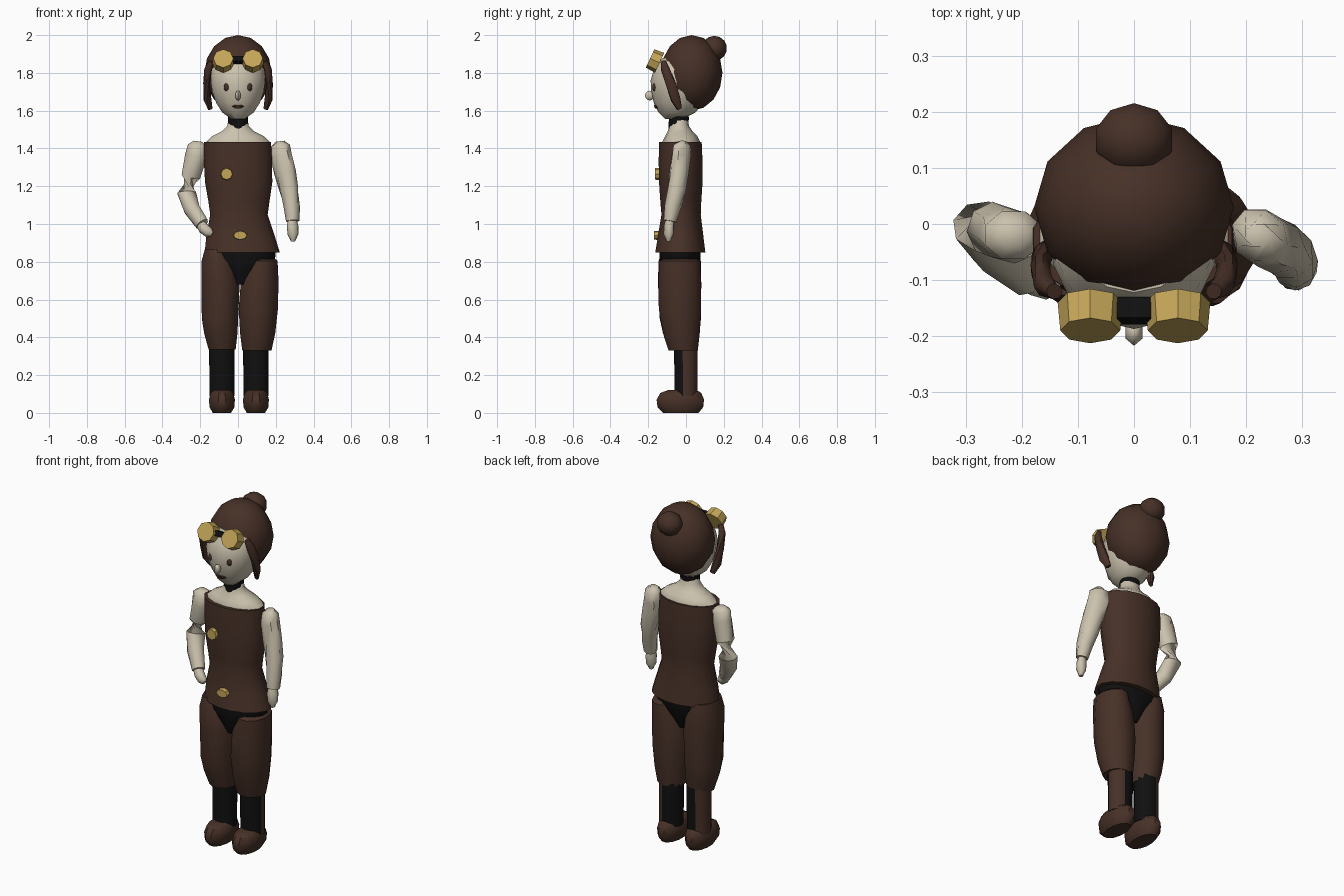
import bpy, bmesh, math
from mathutils import Vector, Matrix


def material(name, col):
    m = bpy.data.materials.new(name)
    m.diffuse_color = (*col, 1)
    return m


BROWN = material("dark brown", (0.062, 0.03, 0.02))
CREAM = material("cream", (0.6, 0.54, 0.42))
GOLD = material("brass", (0.55, 0.38, 0.1))
BLACK = material("black", (0.005, 0.005, 0.005))


def finish(bm, name, *mats, angle=40):
    bmesh.ops.recalc_face_normals(bm, faces=bm.faces)
    me = bpy.data.meshes.new(name)
    bm.to_mesh(me)
    bm.free()
    ob = bpy.data.objects.new(name, me)
    bpy.context.collection.objects.link(ob)
    for m in mats:
        me.materials.append(m)
    bpy.ops.object.select_all(action='DESELECT')
    ob.select_set(True)
    bpy.context.view_layer.objects.active = ob
    bpy.ops.object.shade_smooth_by_angle(angle=math.radians(angle))
    return ob


def skin_rings(bm, rings):
    for a, b in zip(rings, rings[1:]):
        for i in range(len(a)):
            j = (i + 1) % len(a)
            bm.faces.new((a[i], a[j], b[j], b[i]))
    bm.faces.new(rings[0])
    bm.faces.new(rings[-1])


def circle(n, rx, ry):
    return [Vector((rx * math.cos(t), ry * math.sin(t), 0))
            for t in (2 * math.pi * (i + 0.5) / n for i in range(n))]


def loft(name, rows, mats, n=14, rule=None):
    """Stack of ellipses; each row is z, x min, x max, y min, y max."""
    bm = bmesh.new()
    rings = [[bm.verts.new(Vector(((a + b) / 2, (c + d) / 2, z)) + p)
              for p in circle(n, (b - a) / 2, (d - c) / 2)] for z, a, b, c, d in rows]
    skin_rings(bm, rings)
    bmesh.ops.recalc_face_normals(bm, faces=bm.faces)
    if rule:
        for f in bm.faces:
            f.material_index = 1 if rule(f.normal) else 0
    return finish(bm, name, *mats)


def sweep(name, pts, mat, n=8):
    """Tube along points; each is x, y, z, width radius, depth radius."""
    bm = bmesh.new()
    cs = [Vector(p[:3]) for p in pts]
    rings = []
    for i, p in enumerate(pts):
        t = cs[min(i + 1, len(cs) - 1)] - cs[max(i - 1, 0)]
        q = t.to_track_quat('Z', 'Y')
        rings.append([bm.verts.new(cs[i] + q @ v) for v in circle(n, p[3], p[4])])
    skin_rings(bm, rings)
    return finish(bm, name, mat, angle=50)


def ball(name, loc, size, mat, u=12, v=8):
    bm = bmesh.new()
    bmesh.ops.create_uvsphere(bm, u_segments=u, v_segments=v, radius=1,
                              matrix=Matrix.Translation(loc) @ Matrix.Diagonal((*size, 1)))
    return finish(bm, name, mat, angle=60)


def disc(name, loc, r, depth, tilt, mat, squash=1):
    bm = bmesh.new()
    bmesh.ops.create_cone(bm, cap_ends=True, segments=8, radius1=r, radius2=r * 0.92, depth=depth,
                          matrix=Matrix.Translation(loc) @ Matrix.Rotation(math.radians(90 - tilt), 4, 'X')
                          @ Matrix.Diagonal((1, squash, 1, 1)))
    return finish(bm, name, mat, angle=30)


# Head, hair and bun
loft("face", [(1.555, -.035, .035, -.11, -.02), (1.59, -.085, .085, -.145, .05),
              (1.64, -.118, .118, -.17, .09), (1.70, -.14, .14, -.185, .11),
              (1.76, -.148, .148, -.187, .11), (1.82, -.142, .142, -.17, .11),
              (1.88, -.11, .11, -.122, .08)], [CREAM])
ball("hair", (0, .03, 1.8), (.178, .163, .2), BROWN, 12, 8)
ball("hair_bun", (0, .15, 1.93), (.073, .067, .066), BROWN, 10, 7)

# Face details
ball("nose", (0, -.192, 1.68), (.017, .025, .026), CREAM, 6, 6)
loft("mouth", [(1.612, -.02, .02, -.166, -.14), (1.622, -.036, .036, -.17, -.13),
               (1.63, -.02, .02, -.172, -.14)], [BROWN], 8)

for side, s in (("left", -1), ("right", 1)):
    ball(side + "_eye", (s * .06, -.166, 1.725), (.015, .012, .023), BROWN, 8, 6)
    disc(side + "_goggle", (s * .078, -.165, 1.865), .058, .055, 25, GOLD)
    sweep(side + "_side_lock", [(s * .142, -.12, 1.86, .014, .016), (s * .158, -.11, 1.82, .02, .024),
                                (s * .167, -.08, 1.74, .018, .028), (s * .162, -.055, 1.66, .02, .027),
                                (s * .147, -.035, 1.61, .012, .015)], BROWN)
    # Shoe
    c = s * .09 + .005
    loft(side + "_shoe", [(0, c - .05, c + .05, -.125, .07), (.03, c - .068, c + .068, -.155, .095),
                          (.07, c - .071, c + .071, -.16, .1), (.105, c - .062, c + .062, -.14, .085),
                          (.12, c - .045, c + .045, -.1, .06)], [BROWN], 12)
    # Stocking: black with a brown panel on the outer rear
    loft(side + "_stocking", [(.09, c - .069, c + .069, -.062, .062),
                              (.37, c - .07, c + .07, -.066, .064)], [BLACK, BROWN], 12,
         lambda nrm, s=s: nrm.x * s > .45 and nrm.y > -.05)

# Goggle bridge
bm = bmesh.new()
bmesh.ops.create_cube(bm, size=1, matrix=Matrix.Translation((0, -.155, 1.868))
                      @ Matrix.Rotation(math.radians(-25), 4, 'X') @ Matrix.Diagonal((.06, .04, .03, 1)))
finish(bm, "goggle_bridge", BLACK)

# Neck, shoulders and choker
loft("neck_and_shoulders", [(1.38, -.165, .165, -.125, .075), (1.435, -.172, .172, -.125, .075),
                            (1.465, -.14, .14, -.11, .06), (1.49, -.088, .088, -.097, .035),
                            (1.52, -.058, .058, -.088, .015), (1.6, -.046, .046, -.08, .01)], [CREAM])
loft("choker", [(1.505, -.035, .035, -.093, .0), (1.53, -.054, .054, -.092, .013),
                (1.57, -.054, .054, -.09, .016)], [BLACK])

# Bodice
loft("bodice", [(.85, -.18, .225, -.165, .105), (.93, -.172, .2, -.152, .095),
                (1.05, -.15, .16, -.132, .08), (1.12, -.16, .17, -.138, .083),
                (1.22, -.178, .185, -.145, .09), (1.33, -.184, .184, -.147, .09),
                (1.435, -.183, .178, -.145, .085)], [BROWN], 16)
disc("chest_button", (-.06, -.148, 1.265), .033, .03, 0, GOLD)
disc("belt_buckle", (.012, -.155, .94), .038, .03, 0, GOLD, .65)

# Hips and baggy trousers
loft("hips", [(.68, -.02, .05, -.1, .03), (.76, -.1, .14, -.13, .06),
              (.81, -.17, .2, -.14, .075), (.852, -.175, .205, -.14, .078)], [BLACK])
loft("left_trouser_leg", [(.335, -.158, -.01, -.095, .06), (.42, -.182, 0, -.125, .075),
                          (.5, -.195, .004, -.143, .083), (.68, -.197, .012, -.152, .085),
                          (.8, -.197, -.01, -.15, .083), (.865, -.178, -.06, -.13, .07)], [BROWN], 12)
loft("right_trouser_leg", [(.33, .02, .18, -.095, .065), (.42, .008, .2, -.125, .076),
                           (.55, .0, .215, -.148, .084), (.7, .012, .218, -.15, .083),
                           (.805, .055, .212, -.145, .08), (.815, .08, .2, -.12, .06)], [BROWN], 12)

# Left arm bent toward the hip, right arm hanging
sweep("left_arm", [(-.212, -.02, 1.438, .022, .025), (-.215, -.02, 1.415, .046, .055),
                   (-.222, -.02, 1.36, .05, .06), (-.25, -.01, 1.25, .05, .05),
                   (-.272, -.003, 1.165, .052, .045), (-.245, -.045, 1.08, .047, .045),
                   (-.19, -.095, 1.0, .036, .038)], CREAM)
sweep("left_hand", [(-.205, -.085, 1.01, .025, .025), (-.18, -.1, .975, .028, .03),
                    (-.155, -.11, .955, .026, .028), (-.138, -.113, .945, .012, .014)], CREAM)
sweep("right_arm", [(.222, -.02, 1.438, .022, .025), (.225, -.02, 1.415, .044, .055),
                    (.228, -.025, 1.36, .05, .061), (.25, -.037, 1.27, .05, .06),
                    (.27, -.048, 1.18, .049, .055), (.285, -.07, 1.09, .043, .045),
                    (.29, -.085, 1.015, .036, .034)], CREAM)
sweep("right_hand", [(.287, -.085, 1.03, .022, .02), (.289, -.09, .99, .032, .026),
                     (.291, -.092, .945, .03, .026), (.291, -.093, .908, .012, .012)], CREAM)
